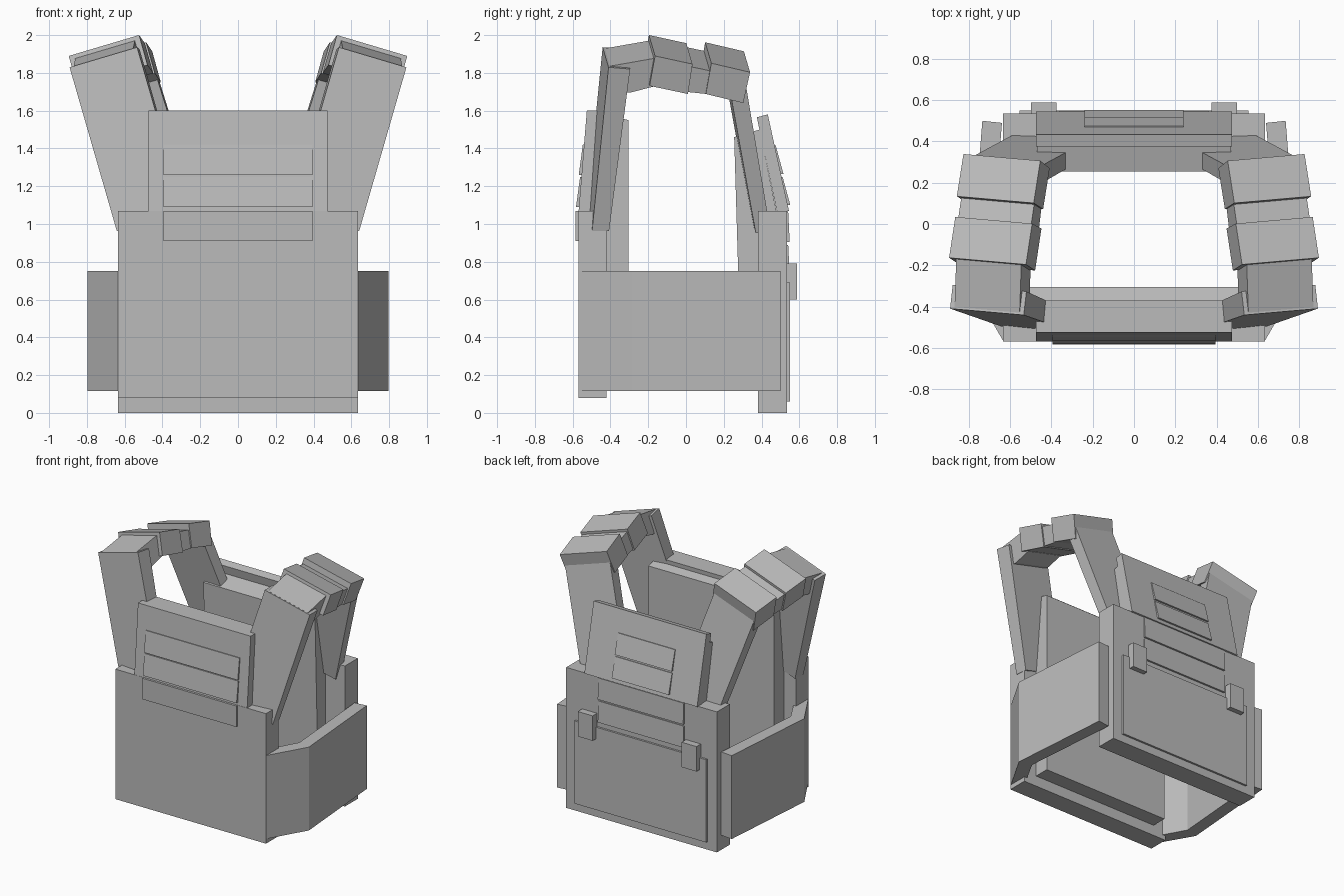
import bpy, bmesh, math
from mathutils import Vector, Matrix

cube = bpy.data.objects.get("Cube")
if cube:
    bpy.data.objects.remove(cube, do_unlink=True)

grey = bpy.data.materials.new("fabric_grey")
grey.use_nodes = True
GREY = (0.5, 0.5, 0.5, 1)
grey.diffuse_color = GREY
grey.node_tree.nodes["Principled BSDF"].inputs["Base Color"].default_value = GREY


def prism(name, outline, low, high, place):
    """Extrude a 2D outline between low and high; place maps (a, b, depth) to space."""
    bm = bmesh.new()
    ends = [[bm.verts.new(place(a, b, d)) for a, b in outline] for d in (low, high)]
    bm.faces.new(ends[0])
    bm.faces.new(ends[1])
    for i in range(len(outline)):
        j = (i + 1) % len(outline)
        bm.faces.new((ends[0][i], ends[0][j], ends[1][j], ends[1][i]))
    bmesh.ops.recalc_face_normals(bm, faces=bm.faces)
    mesh = bpy.data.meshes.new(name)
    bm.to_mesh(mesh)
    bm.free()
    mesh.materials.append(grey)
    obj = bpy.data.objects.new(name, mesh)
    bpy.context.scene.collection.objects.link(obj)
    return obj


def panel(name, outline, half):
    """Side outline in (y, z), as wide as half on both sides."""
    return prism(name, outline, -half, half, lambda a, b, d: (d, a, b))


def box(name, x, y, z):
    outline = [(y[0], z[0]), (y[1], z[0]), (y[1], z[1]), (y[0], z[1])]
    return prism(name, outline, x[0], x[1], lambda a, b, d: (d, a, b))


def strip(name, half, z0, z1, surface, side):
    """Thin webbing row lying on a sloped panel surface y = surface(z)."""
    outline = [(surface(z0) - side * 0.01, z0), (surface(z1) - side * 0.01, z1),
               (surface(z1) + side * 0.006, z1), (surface(z0) + side * 0.014, z0)]
    panel(name, outline, half)


# Main front and back bags
box("front_bag", (-0.635, 0.635), (-0.57, -0.42), (0.08, 1.07))
box("back_bag", (-0.635, 0.635), (0.38, 0.535), (0, 1.07))

# Sloped chest and upper back panels
panel("chest_panel", [(-0.57, 1.05), (-0.525, 1.6), (-0.37, 1.6), (-0.42, 1.05)], 0.475)
panel("upper_back_panel", [(0.545, 1.07), (0.433, 1.58), (0.375, 1.565), (0.485, 1.05)], 0.475)

# Inner pads
panel("front_pad", [(-0.425, 0.16), (-0.305, 0.16), (-0.305, 1.55), (-0.38, 1.57), (-0.425, 1.07)], 0.53)
panel("back_pad", [(0.39, 0.12), (0.295, 0.12), (0.255, 1.46), (0.39, 1.5), (0.48, 1.06), (0.39, 1.06)], 0.47)

# Webbing rows and front flap
box("front_flap", (-0.395, 0.395), (-0.585, -0.56), (0.91, 1.07))
chest = lambda z: -0.57 + (z - 1.07) * 0.085
upper_back = lambda z: 0.545 - (z - 1.07) * 0.22
lower_back = lambda z: 0.535
for i in range(2):
    strip(f"chest_webbing_{i}", 0.395, 1.09 + i * 0.17, 1.25 + i * 0.17, chest, -1)
    strip(f"upper_back_webbing_{i}", 0.24, 1.1 + i * 0.165, 1.25 + i * 0.165, upper_back, 1)
    strip(f"lower_back_webbing_{i}", 0.36, 0.73 + i * 0.175, 0.89 + i * 0.175, lower_back, 1)

# Back pocket
box("back_pocket", (-0.555, 0.555), (0.53, 0.55), (0.06, 0.69))

# Shoulder strap pieces: outline along the strap (v) and across its thickness (n)
STRAP = {
    "front_strap": ([(-0.245, -0.065), (-0.13, -0.075), (-0.22, -0.97), (-0.31, -0.97)], 0.187),
    "front_shoulder_link": ([(-0.235, -0.065), (0.01, -0.02), (0.01, -0.175), (-0.12, -0.21), (-0.2, -0.21)], 0.165),
    "front_shoulder_pad": ([(0, 0), (0.2, -0.045), (0.18, -0.21), (-0.025, -0.165)], 0.195),
    "rear_shoulder_link": ([(0.18, -0.06), (0.32, -0.09), (0.3, -0.215), (0.16, -0.2)], 0.185),
    "rear_shoulder_pad": ([(0.3, -0.04), (0.507, -0.09), (0.475, -0.26), (0.275, -0.21)], 0.195),
    "back_strap": ([(0.395, -0.15), (0.485, -0.15), (0.64, -0.98), (0.56, -0.98)], 0.187),
}
CENTRE = Vector((0.71, -0.18, 1.945))
TILT = Matrix.Rotation(math.radians(5), 3, 'Z') @ Matrix.Rotation(math.radians(16.5), 3, 'Y')

for side, sx in (("left", 1), ("right", -1)):

    def on_strap(v, n, u, sx=sx):
        p = CENTRE + TILT @ Vector((u, v, n))
        return (p.x * sx, p.y, p.z)

    for part, (outline, half) in STRAP.items():
        prism(f"{side}_{part}", outline, -half, half, on_strap)

    # Bent side band joining front and back
    band = [(0.635, -0.565), (0.797, -0.285), (0.735, 0.5), (0.64, 0.49), (0.7, -0.26), (0.6, -0.44)]
    prism(f"{side}_side_band", band, 0.115, 0.75, lambda a, b, d, sx=sx: (a * sx, b, d))

    # Clip over the pocket edge
    box(f"{side}_back_clip", (sx * 0.375, sx * 0.5), (0.53, 0.588), (0.6, 0.79))
